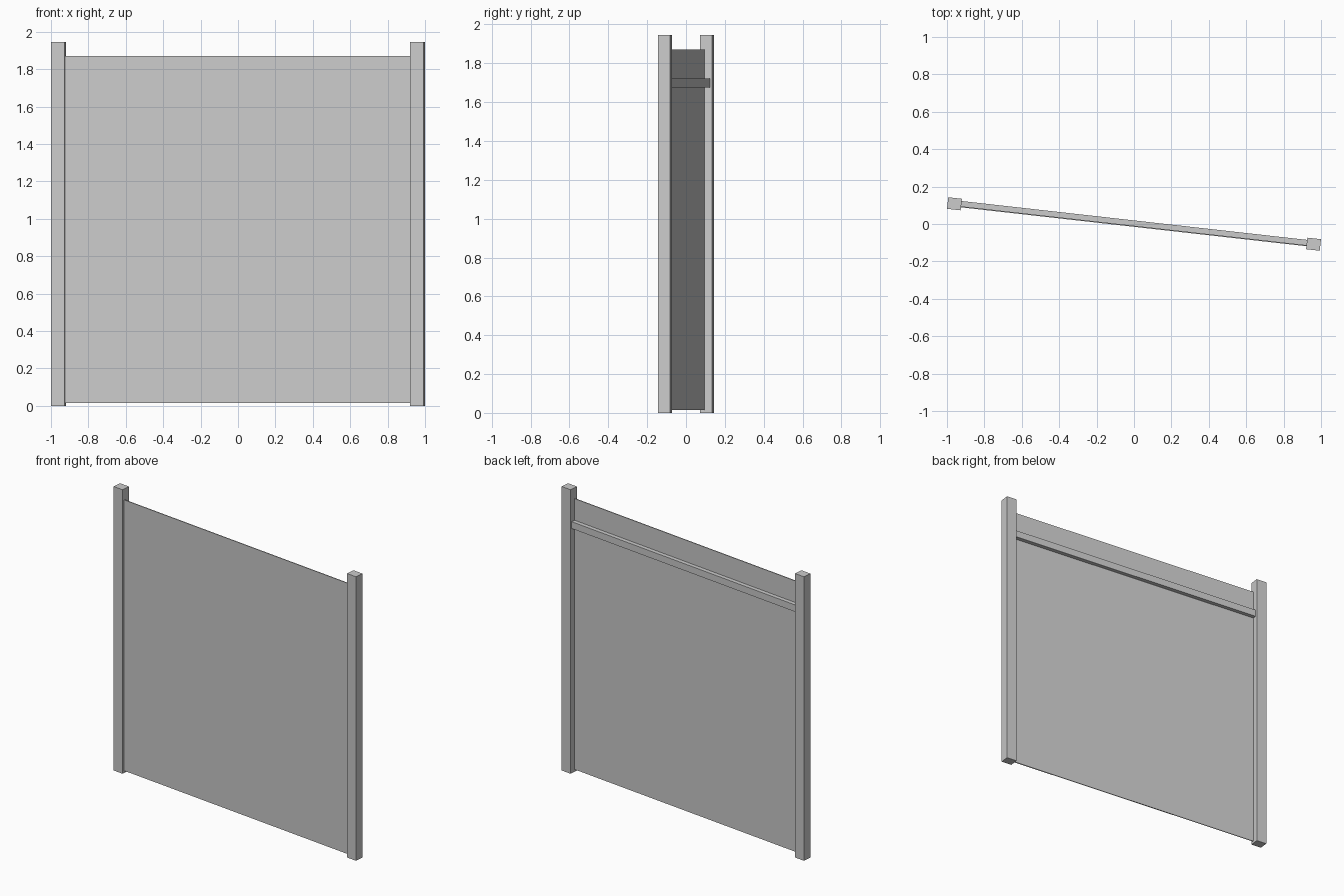
import bpy
from math import radians
from mathutils import Matrix

cube = bpy.data.objects.get("Cube")
if cube:
    bpy.data.objects.remove(cube, do_unlink=True)

grey = bpy.data.materials.new("plain_grey")
grey.use_nodes = True
colour = (0.6, 0.6, 0.6, 1)
grey.diffuse_color = colour
grey.node_tree.nodes["Principled BSDF"].inputs["Base Color"].default_value = colour

# The whole fence is turned slightly about the vertical axis
TURN = Matrix.Rotation(radians(-6.42), 4, 'Z')


def box(name, low, high):
    """Box between two corners, given along the fence before the turn."""
    bpy.ops.mesh.primitive_cube_add(size=1)
    obj = bpy.context.object
    obj.name = name
    size = [b - a for a, b in zip(low, high)]
    centre = [(a + b) / 2 for a, b in zip(low, high)]
    obj.data.transform(Matrix.Translation(centre) @ Matrix.Diagonal((*size, 1)))
    obj.matrix_world = TURN
    obj.data.materials.append(grey)
    return obj


POST_X, POST_W, POST_D, POST_H = 0.966, 0.0735, 0.062, 1.945
INNER = POST_X - POST_W / 2

# Square end posts
for side, name in ((-1, "right_post"), (1, "left_post")):
    x = side * POST_X
    box(name, (x - POST_W / 2, -POST_D / 2, 0), (x + POST_W / 2, POST_D / 2, POST_H))

# Thin sheet between the posts, with a rail along its back
box("panel", (-INNER, -0.015, 0.015), (INNER, -0.009, 1.87))
box("back_rail", (-INNER, -0.009, 1.675), (INNER, 0.019, 1.722))
